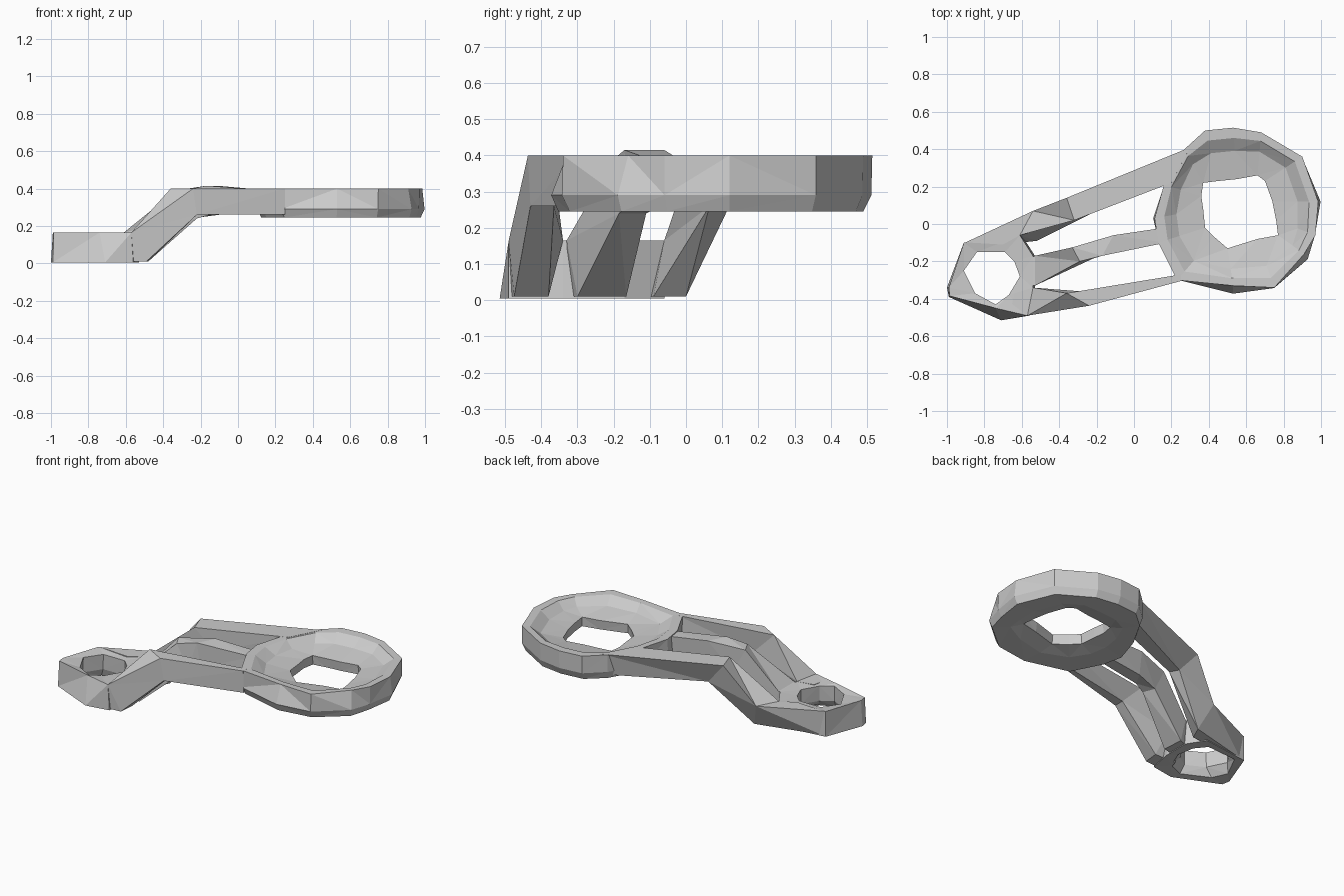
import bpy
import bmesh

cube = bpy.data.objects.get("Cube")
if cube:
    bpy.data.objects.remove(cube)

grey = bpy.data.materials.new("plain_grey")
grey.use_nodes = True
colour = (0.6, 0.6, 0.6, 1)
grey.diffuse_color = colour
grey.node_tree.nodes["Principled BSDF"].inputs["Base Color"].default_value = colour


def skin(name, loops, ring):
    """Join equal loops of points; a ring wraps round, a bar gets end caps."""
    bm = bmesh.new()
    rows = [[bm.verts.new(p) for p in loop] for loop in loops]
    n = len(rows[0])
    for r in range(len(rows) if ring else len(rows) - 1):
        a, b = rows[r], rows[(r + 1) % len(rows)]
        for i in range(n):
            j = (i + 1) % n
            bm.faces.new((a[i], a[j], b[j], b[i]))
    if not ring:
        bm.faces.new(rows[0])
        bm.faces.new(rows[-1])
    bmesh.ops.triangulate(bm, faces=bm.faces)
    bmesh.ops.recalc_face_normals(bm, faces=bm.faces)
    mesh = bpy.data.meshes.new(name)
    bm.to_mesh(mesh)
    bm.free()
    mesh.materials.append(grey)
    obj = bpy.data.objects.new(name, mesh)
    bpy.context.collection.objects.link(obj)


def blend(outer, inner, t, z):
    return [(o[0] + (i[0] - o[0]) * t, o[1] + (i[1] - o[1]) * t, z)
            for o, i in zip(outer, inner)]


def frame(name, belt, rim, hole, under, over):
    """Faceted ring: levels below the belt, then from the top rim to the hole."""
    skin(name, [blend(belt, hole, t, z) for t, z in under]
         + [blend(rim, hole, t, z) for t, z in over], True)


def bar(name, stations):
    """Bar whose stations give two top corners, two bottom corners and heights."""
    skin(name, [[(*a, top), (*b, top), (*d, low), (*c, low)]
                for a, b, c, d, top, low in stations], False)


# Large faceted ring, bulging low at the front and flaring at the back
back_rim = [(.90, .36), (.68, .49), (.53, .515), (.38, .50), (.27, .40), (.16, .21)]
large_belt = [(.10, .03), (.13, -.10), (.23, -.30), (.53, -.375), (.75, -.345),
              (.93, -.19), (.97, -.06), (1, .12)]
large_rim = [(.11, .03), (.13, -.10), (.23, -.30), (.53, -.33), (.75, -.34),
             (.91, -.16), (.97, -.06), (.985, .12)]
large_hole = [(.37, .08), (.38, -.02), (.43, -.07), (.50, -.13), (.66, -.08),
              (.77, -.06), (.76, .02), (.74, .12), (.70, .23), (.66, .26),
              (.55, .24), (.45, .23), (.37, .22), (.36, .15)]
frame("large_ring", large_belt + back_rim, large_rim + back_rim, large_hole,
      [(.6, .25), (.09, .245), (.01, .29)],
      [(0, .40), (.2, .398), (.45, .355), (1, .33), (.97, .27)])

# Small faceted ring with a deep hole
small_belt = [(-1, -.34), (-.99, -.39), (-.71, -.515), (-.56, -.49),
              (-.53, -.34), (-.53, -.17), (-.60, -.06), (-.91, -.10)]
small_rim = [(-.99, -.34), (-.985, -.385), (-.74, -.45), (-.57, -.49),
             (-.54, -.34), (-.54, -.17), (-.61, -.06), (-.91, -.10)]
small_hole = [(-.91, -.25), (-.85, -.37), (-.74, -.43), (-.67, -.38),
              (-.61, -.28), (-.64, -.20), (-.69, -.15), (-.84, -.15)]
frame("small_ring", small_belt, small_rim, small_hole,
      [(.65, .01), (0, .005)], [(0, .165), (1, .155), (.97, .06)])

# Three stepped bars between the rings
bar("back_bar", [
    ((-.90, -.098), (-.70, -.11), (-.88, -.10), (-.70, -.11), .165, .01),
    ((-.54, .07), (-.61, -.06), (-.48, 0), (-.52, -.09), .165, .01),
    ((-.36, .14), (-.32, .02), (-.24, .12), (-.21, .065), .40, .26),
    ((.30, .41), (.20, .22), (.30, .38), (.20, .23), .40, .26)])
bar("middle_bar", [
    ((-.59, -.20), (-.59, -.32), (-.58, -.20), (-.58, -.32), .155, .01),
    ((-.53, -.17), (-.53, -.33), (-.49, -.165), (-.48, -.30), .165, .01),
    ((-.33, -.125), (-.29, -.20), (-.25, -.11), (-.22, -.185), .39, .24),
    ((-.11, -.06), (-.17, -.17), (-.10, -.07), (-.15, -.16), .415, .26),
    ((.16, -.02), (.17, -.10), (.16, -.03), (.17, -.10), .39, .26)])
bar("front_bar", [
    ((-.64, -.37), (-.66, -.465), (-.63, -.38), (-.66, -.49), .16, .01),
    ((-.54, -.34), (-.57, -.49), (-.48, -.38), (-.49, -.475), .165, .01),
    ((-.36, -.37), (-.24, -.437), (-.22, -.365), (-.22, -.43), .40, .26),
    ((.25, -.27), (.25, -.305), (.25, -.27), (.25, -.30), .40, .26)])
